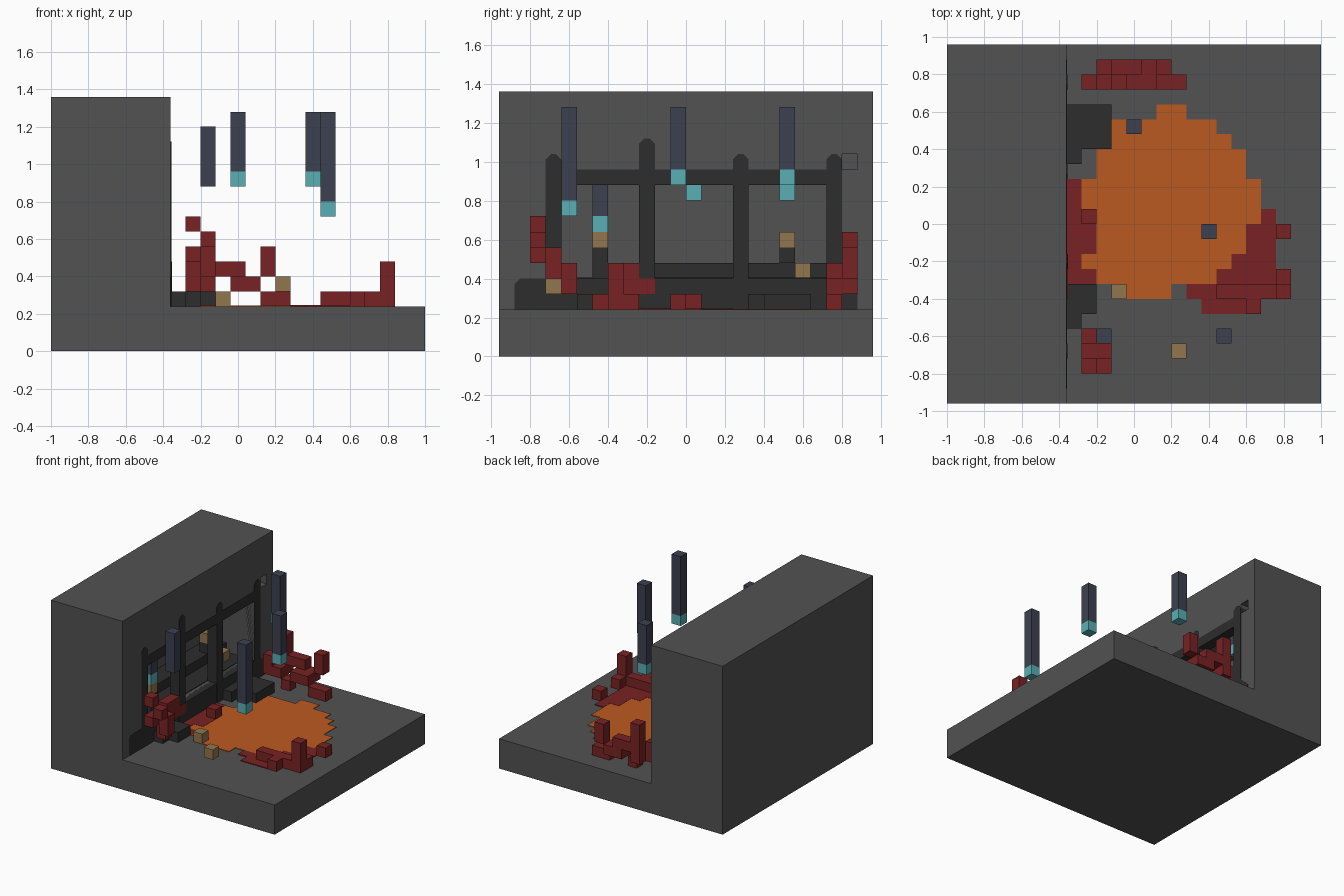
import bpy, bmesh
from mathutils import Vector

cube = bpy.data.objects.get("Cube")
if cube:
    bpy.data.objects.remove(cube)

U = 0.08                      # one voxel
ORIGIN = Vector((-1, -0.96, 0))


def material(name, r, g, b):
    m = bpy.data.materials.new(name)
    m.diffuse_color = (r, g, b, 1)
    m.use_nodes = True
    for n in m.node_tree.nodes:
        if n.type == 'BSDF_PRINCIPLED':
            n.inputs["Base Color"].default_value = (r, g, b, 1)
    return m


STONE = material("grey stone", .085, .085, .085)
DARK = material("charcoal", .026, .026, .026)
RED = material("dark red", .19, .016, .017)
ORANGE = material("orange", .5, .102, .015)
TAN = material("tan", .285, .18, .075)
TEAL = material("teal", .1, .43, .46)
SLATE = material("slate blue", .045, .053, .08)


def finish(name, bm, mat):
    me = bpy.data.meshes.new(name)
    bmesh.ops.remove_doubles(bm, verts=bm.verts, dist=1e-5)
    bmesh.ops.recalc_face_normals(bm, faces=bm.faces)
    bm.to_mesh(me)
    bm.free()
    ob = bpy.data.objects.new(name, me)
    bpy.context.collection.objects.link(ob)
    me.materials.append(mat)
    return ob


def prism(name, outline, axis, lo, hi, mat):
    """Extrude a closed outline (voxel units) along an axis."""
    bm = bmesh.new()

    def place(a, b, c):
        p = [a, b]
        p.insert(axis, c)
        return bm.verts.new(ORIGIN + Vector(p) * U)
    face = bm.faces.new([place(a, b, lo) for a, b in outline])
    step = Vector((0, 0, 0))
    step[axis] = (hi - lo) * U
    top = bmesh.ops.extrude_face_region(bm, geom=[face])["geom"]
    bmesh.ops.translate(bm, vec=step,
                        verts=[v for v in top if isinstance(v, bmesh.types.BMVert)])
    return finish(name, bm, mat)


def box(name, x, y, z, mat):
    rect = [(x[0], y[0]), (x[1], y[0]), (x[1], y[1]), (x[0], y[1])]
    return prism(name, rect, 2, z[0], z[1], mat)


def voxels(name, cells, mat, height=1.0):
    """Skin a set of grid cells, keeping only the outer faces."""
    cells = set(cells)
    bm = bmesh.new()
    for c in cells:
        for axis in range(3):
            for side in (0, 1):
                near = list(c)
                near[axis] += side * 2 - 1
                if tuple(near) in cells:
                    continue
                ring = []
                for a, b in ((0, 0), (1, 0), (1, 1), (0, 1)):
                    p = [a, b]
                    p.insert(axis, side)
                    p[2] *= height
                    ring.append(bm.verts.new(ORIGIN + (Vector(c) + Vector(p)) * U))
                bm.faces.new(ring)
    return finish(name, bm, mat)


def rows(spans, k=3):
    """Cells from (row, first, end) spans at one level."""
    return [(i, j, k) for j, a, b in spans for i in range(a, b)]


# Floor slab and thick wall in one L profile
WALL = 8
base = prism("wall_and_floor",
             [(0, 0), (25, 0), (25, 3), (WALL, 3), (WALL, 17), (0, 17)], 1, 0, 24, STONE)

# Recess and single missing block, cut from the wall
for name, x, y, z in (("recess_cutter", (3, 9), (4, 21), (5, 12)),
                      ("notch_cutter", (7, 9), (22, 23), (12, 13))):
    cutter = box(name, x, y, z, STONE)
    cutter.hide_render = True
    cutter.hide_set(True)
    mod = base.modifiers.new(name, 'BOOLEAN')
    mod.operation = 'DIFFERENCE'
    mod.solver = 'EXACT'
    mod.object = cutter

# Dark gate: chamfered posts, lintel and sill
FRONT, BACK, C = 8.04, 7, .35
for n, (j, top) in enumerate(((3, 13), (9, 14), (15, 13), (21, 13))):
    prism(f"gate_post_{n + 1}",
          [(j, 3), (j + 1, 3), (j + 1, top - C), (j + 1 - C, top), (j + C, top), (j, top - C)],
          0, BACK, FRONT, DARK)
box("gate_lintel", (BACK, FRONT - .01), (3.5, 21.5), (11, 12), DARK)
prism("gate_sill", [(1, 3), (23, 3), (23, 4), (22, 5), (1 + C, 5), (1, 5 - C)],
      0, BACK, FRONT - .02, DARK)

# Recess floor, raised step and pedestals
box("recess_floor", (3, 7), (4, 21), (4.9, 5.06), DARK)
box("recess_step", (3, 4.9), (10, 21), (5, 6), DARK)
voxels("pedestals", [(6, 6, 5), (6, 6, 6), (4, 18, 6)], DARK)

# Low dark rubble on the floor beside the wall
voxels("floor_rubble", rows([(j, 8, 11) for j in (17, 18, 19)]
                            + [(16, 8, 9), (7, 8, 10), (6, 8, 10), (5, 8, 9)]), DARK)

# Glowing pool on the floor
voxels("pool", rows([(19, 14, 16), (18, 11, 18), (17, 11, 19), (16, 10, 20), (15, 10, 20),
                     (14, 9, 21), (13, 9, 21), (12, 9, 21), (11, 9, 20), (10, 9, 20),
                     (9, 9, 19), (8, 10, 18), (7, 12, 15)]), ORANGE, .06)

# Flat red patches around the pool
voxels("red_patch_side", rows([(12, 21, 22), (11, 20, 22), (10, 20, 22), (9, 19, 22),
                               (8, 18, 22), (7, 16, 23), (6, 17, 21)]), RED, .08)
voxels("red_patch_wall", rows([(j, 8, 9) for j in range(9, 15)]
                              + [(8, 8, 10), (10, 9, 10), (11, 9, 10)]), RED, .08)

# Red block clusters
voxels("red_blocks_side", rows([(7, 18, 23), (8, 22, 23), (6, 20, 21), (11, 22, 23)])
       + [(22, 7, 4), (22, 7, 5)], RED)
voxels("red_blocks_back",
       [(10, 22, k) for k in (4, 5, 6, 7)]
       + [(11, 22, 5), (12, 22, 5), (12, 22, 4), (13, 22, 4), (14, 22, 5), (14, 22, 6),
          (9, 21, 5), (9, 21, 4), (10, 21, 4), (11, 21, 3), (12, 21, 4), (13, 21, 4),
          (14, 21, 3), (15, 21, 3)], RED)
voxels("red_blocks_front",
       [(9, 2, 8), (10, 2, 7), (9, 2, 6), (9, 3, 6), (10, 3, 6), (10, 3, 5),
        (9, 4, 5), (9, 4, 4)], RED)
voxels("red_block_by_wall", [(9, 12, 3)], RED)
sill_red = voxels("red_blocks_sill", [(7, 7, 4), (7, 8, 4), (7, 9, 4), (7, 7, 5), (7, 8, 5)], RED)
sill_red.location.x = .006

# Small tan blocks
voxels("tan_blocks", [(11, 7, 3), (15, 3, 4), (6, 6, 7), (4, 18, 7), (5, 19, 5)], TAN)


# Hanging slate columns with teal tips
def hanging(name, i, j, bottom, top, tip=True):
    start = bottom + 1 if tip else bottom
    voxels(name + "_column", [(i, j, k) for k in range(start, top)], SLATE)
    if tip:
        voxels(name + "_tip", [(i, j, bottom)], TEAL)


hanging("hanging_back", 12, 18, 11, 16)
hanging("hanging_middle", 17, 11, 11, 16)
hanging("hanging_front", 18, 4, 9, 16)
hanging("hanging_plain", 10, 4, 11, 15, tip=False)
hanging("recess_hanging_front", 6, 6, 8, 12)
hanging("recess_hanging_middle", 5, 12, 10, 12)
hanging("recess_hanging_back", 5, 18, 10, 12)
